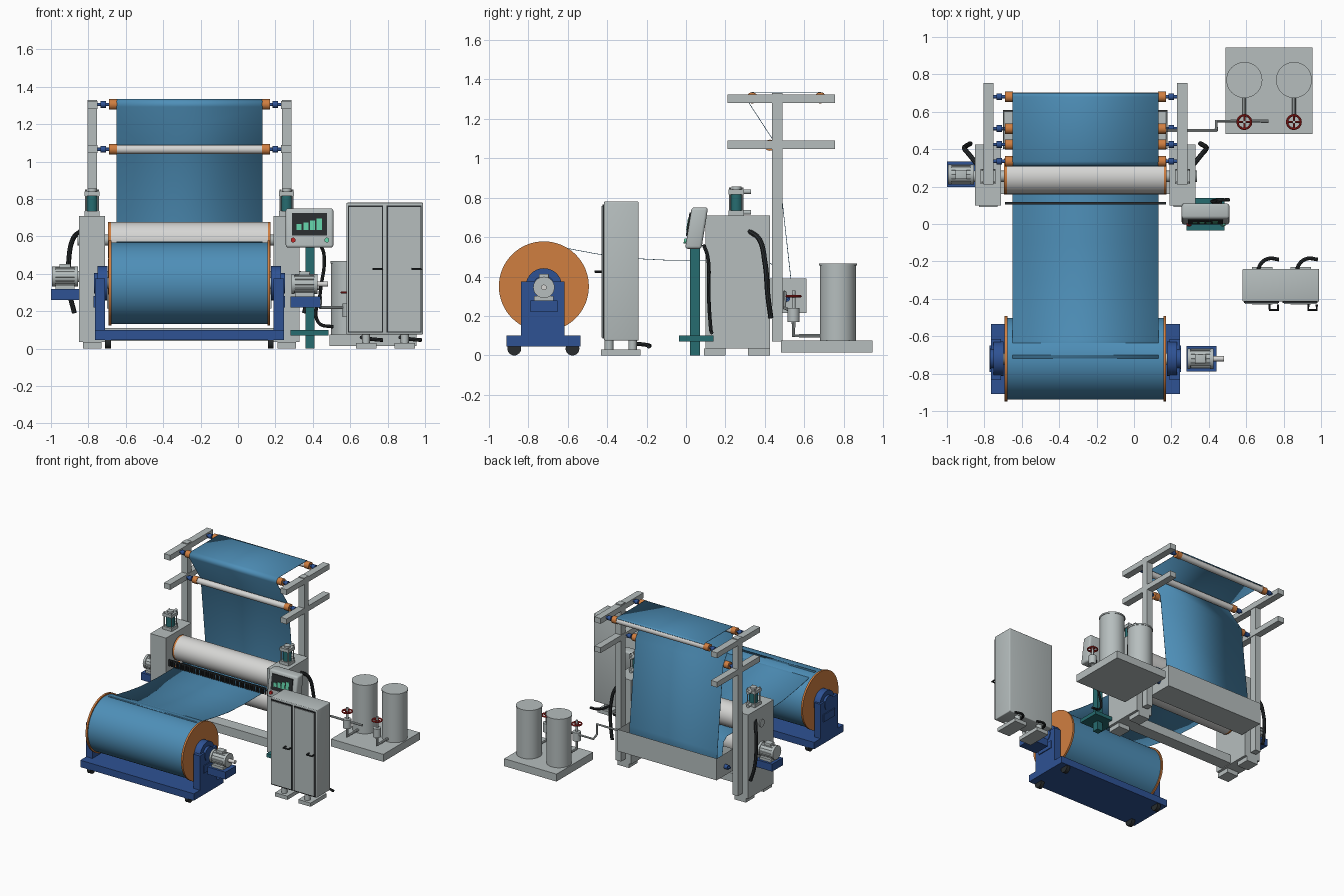
import bpy, bmesh, math
from mathutils import Vector

old = bpy.data.objects.get("Cube")
if old:
    bpy.data.objects.remove(old, do_unlink=True)


def paint(name, r, g, b):
    m = bpy.data.materials.new(name)
    m.use_nodes = True
    col = [(v / 255 / 12.92) if v < 11 else ((v / 255 + 0.055) / 1.055) ** 2.4 for v in (r, g, b)] + [1]
    m.diffuse_color = col
    m.node_tree.nodes["Principled BSDF"].inputs["Base Color"].default_value = col
    return m


GREY = paint("machine grey", 182, 190, 190)
PALE = paint("roller pale grey", 214, 214, 212)
FILM = paint("film blue", 78, 143, 184)
ORANGE = paint("flange orange", 208, 126, 64)
NAVY = paint("frame blue", 46, 82, 148)
TEAL = paint("teal", 38, 108, 112)
BLACK = paint("rubber black", 40, 44, 46)
RED = paint("red", 185, 38, 36)
GREEN = paint("display green", 96, 205, 165)

C = -0.26  # centre line of the web
made = []


def add(name, bm, mat):
    me = bpy.data.meshes.new(name)
    bmesh.ops.recalc_face_normals(bm, faces=bm.faces)
    bm.to_mesh(me)
    bm.free()
    me.materials.append(mat)
    ob = bpy.data.objects.new(name, me)
    bpy.context.collection.objects.link(ob)
    made.append(ob)
    return ob


def box(name, x, y, z, mat, bevel=0.0):
    bm = bmesh.new()
    bmesh.ops.create_cube(bm, size=1)
    for v in bm.verts:
        for i, (lo, hi) in enumerate((x, y, z)):
            v.co[i] = lo if v.co[i] < 0 else hi
    if bevel:
        bmesh.ops.bevel(bm, geom=bm.edges[:], offset=bevel, segments=3, profile=0.5, affect='EDGES')
    return add(name, bm, mat)


def rod(name, a, b, r, mat, seg=32):
    a, b = Vector(a), Vector(b)
    bm = bmesh.new()
    bmesh.ops.create_cone(bm, cap_ends=True, segments=seg, radius1=r, radius2=r, depth=(b - a).length)
    turn = (b - a).to_track_quat('Z', 'Y')
    for v in bm.verts:
        v.co = turn @ v.co + (a + b) / 2
    return add(name, bm, mat)


def tube(name, pts, r, mat, smooth=True, closed=False):
    cu = bpy.data.curves.new(name, 'CURVE')
    cu.dimensions = '3D'
    cu.bevel_depth, cu.bevel_resolution, cu.use_fill_caps = r, 2, True
    sp = cu.splines.new('BEZIER')
    sp.bezier_points.add(len(pts) - 1)
    sp.resolution_u = 8 if smooth else 1
    sp.use_cyclic_u = closed
    for p, co in zip(sp.bezier_points, pts):
        p.co = co
        p.handle_left_type = p.handle_right_type = 'AUTO' if smooth else 'VECTOR'
    tmp = bpy.data.objects.new(name, cu)
    bpy.context.collection.objects.link(tmp)
    me = bpy.data.meshes.new_from_object(tmp.evaluated_get(bpy.context.evaluated_depsgraph_get()))
    bpy.data.objects.remove(tmp, do_unlink=True)
    me.materials.clear()
    me.materials.append(mat)
    ob = bpy.data.objects.new(name, me)
    bpy.context.collection.objects.link(ob)
    made.append(ob)


def span(s, a, b):
    """x range lying between distances a and b on side s of the centre line"""
    return tuple(sorted((C + s * a, C + s * b)))


def motor(name, x, y, z, s):
    # finned body, terminal box, shaft and shelf
    rod(name + "_body", (x - 0.06, y, z), (x + 0.06, y, z), 0.048, GREY)
    for k in (-1, 1):
        rod(name + "_end_bell", (x + k * 0.052, y, z), (x + k * 0.07, y, z), 0.054, GREY)
    for k in range(12):
        a = k * math.tau / 12
        c, d = y + 0.05 * math.cos(a), z + 0.05 * math.sin(a)
        rod(name + "_fin", (x - 0.05, c, d), (x + 0.05, c, d), 0.004, GREY, 6)
    box(name + "_terminal_box", (x - 0.03, x + 0.03), (y - 0.025, y + 0.025), (z + 0.04, z + 0.068), GREY, 0.004)
    rod(name + "_shaft", (x, y, z), (x + s * 0.125, y, z), 0.014, PALE)
    box(name + "_foot", (x - 0.05, x + 0.05), (y - 0.05, y + 0.05), (z - 0.068, z - 0.045), GREY)
    box(name + "_shelf", (x - 0.075, x + 0.085), (y - 0.068, y + 0.068), (z - 0.125, z - 0.066), NAVY)


# Unwind stand and reel
RY, RZ = -0.72, 0.35
box("unwind_base", span(1, -0.505, 0.505), (-0.91, -0.535), (0.045, 0.1), NAVY)
rod("reel_film", (C - 0.418, RY, RZ), (C + 0.418, RY, RZ), 0.218, FILM, 64)
rod("reel_shaft", (C - 0.5, RY, RZ), (C + 0.5, RY, RZ), 0.03, GREY)
for s in (-1, 1):
    rod("reel_flange", (C + s * 0.417, RY, RZ), (C + s * 0.432, RY, RZ), 0.228, ORANGE, 64)
    box("unwind_upright", span(s, 0.45, 0.505), (-0.835, -0.615), (0.1, 0.375), NAVY)
    rod("reel_bearing", (C + s * 0.437, RY, RZ), (C + s * 0.49, RY, RZ), 0.092, NAVY)
    rod("bearing_cap", (C + s * 0.49, RY, RZ), (C + s * 0.51, RY, RZ), 0.055, NAVY)
    box("upright_pad", span(s, 0.505, 0.512), (-0.79, -0.65), (0.22, 0.28), NAVY)
    for y in (-0.87, -0.575):
        rod("caster", (C + s * 0.42, y, 0.035), (C + s * 0.45, y, 0.035), 0.035, BLACK, 24)
motor("reel_motor", 0.355, RY, 0.345, 1)
motor("press_motor", -0.925, 0.265, 0.385, 1)

# Side frames, press cylinders, posts and arms
for s in (-1, 1):
    mid = C + s * 0.52
    box("side_frame", span(s, 0.45, 0.59), (0.1, 0.425), (0.035, 0.71), GREY)
    for y in (0.09, 0.315):
        box("frame_foot", span(s, 0.47, 0.57), (y, y + 0.11), (0, 0.035), GREY)
    for z in (0.58, 0.385):
        rod("roller_bearing", (C + s * 0.58, 0.255, z), (C + s * 0.597, 0.255, z), 0.03, GREY)
    for z in (0.71, 0.815):
        box("cylinder_plate", (mid - 0.04, mid + 0.04), (0.215, 0.295), (z, z + 0.025), GREY)
        rod("cylinder_port", (mid, 0.29, z + 0.015), (mid, 0.33, z + 0.015), 0.012, GREY, 16)
    rod("press_cylinder", (mid, 0.255, 0.735), (mid, 0.255, 0.815), 0.032, TEAL)
    rod("cylinder_cap", (mid, 0.255, 0.84), (mid, 0.255, 0.855), 0.025, GREY)
    for i in (-1, 1):
        for j in (-1, 1):
            rod("tie_rod", (mid + i * 0.032, 0.255 + j * 0.032, 0.73),
                (mid + i * 0.032, 0.255 + j * 0.032, 0.85), 0.005, GREY, 8)
    box("post", span(s, 0.495, 0.545), (0.435, 0.49), (0.07, 1.33), GREY)
    for z in (1.28, 1.045):
        box("roller_arm", span(s, 0.49, 0.545), (0.21, 0.755), (z, z + 0.043), GREY)
    hose = ((0.58, 0.32, 0.63), (0.62, 0.37, 0.59), (0.645, 0.4, 0.47), (0.64, 0.415, 0.3), (0.615, 0.43, 0.19))
    tube("frame_hose", [(C + s * d, y, z) for d, y, z in hose], 0.013, BLACK)
box("lower_cross_beam", span(1, -0.45, 0.45), (0.16, 0.26), (0.04, 0.11), GREY)

# Press rollers
for z in (0.58, 0.385):
    rod("press_roller", (C - 0.42, 0.255, z), (C + 0.42, 0.255, z), 0.096, PALE, 64)
    rod("press_axle", (C - 0.46, 0.255, z), (C + 0.46, 0.255, z), 0.03, GREY)
    for s in (-1, 1):
        rod("press_roller_rim", (C + s * 0.42, 0.255, z), (C + s * 0.435, 0.255, z), 0.096, ORANGE, 64)

# Guide rollers
for y, z in ((0.335, 1.305), (0.68, 1.305), (0.425, 1.065), (0.51, 0.29)):
    rod("guide_roller", (C - 0.39, y, z), (C + 0.39, y, z), 0.024, PALE)
    rod("guide_axle", (C - 0.49, y, z), (C + 0.49, y, z), 0.009, NAVY, 16)
    for s in (-1, 1):
        rod("guide_roller_cap", (C + s * 0.388, y, z), (C + s * 0.43, y, z), 0.028, ORANGE)
        rod("guide_roller_hub", (C + s * 0.445, y, z), (C + s * 0.475, y, z), 0.018, NAVY, 16)

# Comb bar in front of the nip
box("comb_bar", span(1, -0.43, 0.43), (0.105, 0.117), (0.53, 0.54), BLACK)
for i in range(44):
    x = C - 0.425 + i * 0.85 / 43
    box("comb_tooth", (x - 0.005, x + 0.005), (0.105, 0.117), (0.488, 0.53), BLACK)

# Film web running through the machine
path = [(-0.72, 0.57), (-0.62, 0.546), (-0.46, 0.516), (-0.3, 0.493), (-0.1, 0.483), (0.255, 0.482),
        (0.41, 0.48), (0.45, 0.45), (0.48, 0.27), (0.51, 0.255), (0.535, 0.28), (0.53, 0.4), (0.455, 1.07),
        (0.31, 1.293), (0.311, 1.32), (0.335, 1.333), (0.68, 1.333), (0.7, 1.328)]
bm = bmesh.new()
rows = [[bm.verts.new((C + s * 0.39, y, z)) for s in (-1, 1)] for y, z in path]
for a, b in zip(rows, rows[1:]):
    bm.faces.new((a[0], a[1], b[1], b[0]))
web = add("film_web", bm, FILM)
thick = web.modifiers.new("thickness", 'SOLIDIFY')
thick.thickness, thick.offset = 0.003, 0

# Coating trough, open at the top
trough = box("trough", span(1, -0.44, 0.44), (0.4, 0.61), (0.215, 0.39), GREY)
bm = bmesh.new()
bm.from_mesh(trough.data)
top = max(bm.faces, key=lambda f: f.calc_center_median().z)
bmesh.ops.inset_region(bm, faces=[top], thickness=0.012)
bmesh.ops.translate(bm, verts=top.verts, vec=(0, 0, -0.15))
bm.to_mesh(trough.data)
bm.free()

# Control panel on its pedestal
box("panel_post", (0.36, 0.41), (0.02, 0.07), (0, 0.56), TEAL)
box("panel_base", (0.28, 0.485), (-0.035, 0.14), (0.07, 0.1), TEAL)
panel = [box("panel_case", (0.255, 0.51), (0.012, 0.095), (0.54, 0.75), GREY, 0.014),
         box("panel_screen", (0.29, 0.475), (0.005, 0.013), (0.605, 0.725), BLACK)]
for i in range(4):
    x = 0.313 + i * 0.036
    panel.append(box("display_bar", (x, x + 0.027), (0.002, 0.006), (0.635, 0.665 + i * 0.01), GREEN))
for x, m in ((0.295, RED), (0.475, GREEN)):
    panel.append(rod("panel_button", (x, 0.02, 0.58), (x, 0.0, 0.58), 0.013, m, 20))
for ob in panel:
    for v in ob.data.vertices:
        v.co.y += 0.16 * (v.co.z - 0.645)
tube("panel_cable", [(0.44, 0.09, 0.56), (0.46, 0.11, 0.5), (0.44, 0.115, 0.3), (0.43, 0.125, 0.14),
                     (0.51, 0.13, 0.115)], 0.009, BLACK)

# Electrical cabinet with two doors
box("cabinet_body", (0.58, 0.99), (-0.415, -0.24), (0.075, 0.78), GREY, 0.006)
for x in (0.58, 0.787):
    box("door_gasket", (x + 0.008, x + 0.195), (-0.423, -0.41), (0.085, 0.765), BLACK)
    box("door", (x + 0.014, x + 0.189), (-0.428, -0.41), (0.092, 0.758), GREY)
    tube("door_handle", [(x + 0.145, -0.425, 0.425), (x + 0.145, -0.46, 0.425), (x + 0.19, -0.46, 0.425),
                         (x + 0.19, -0.43, 0.425)], 0.006, BLACK, smooth=False)
    box("cabinet_foot", (x + 0.05, x + 0.16), (-0.43, -0.23), (0, 0.03), GREY)
    for y in (-0.39, -0.27):
        rod("cabinet_leg", (x + 0.105, y, 0.03), (x + 0.105, y, 0.08), 0.022, GREY)
    tube("cabinet_cable", [(x + 0.08, -0.26, 0.06), (x + 0.1, -0.21, 0.055), (x + 0.14, -0.185, 0.05),
                           (x + 0.195, -0.19, 0.045)], 0.01, BLACK)

# Supply tanks with valves
box("tank_platform", (0.49, 0.955), (0.482, 0.945), (0.015, 0.075), GREY)
for x in (0.59, 0.855):
    rod("tank", (x, 0.77, 0.075), (x, 0.77, 0.455), 0.092, GREY, 48)
    rod("tank_lid", (x, 0.77, 0.455), (x, 0.77, 0.467), 0.096, GREY, 48)
    tube("tank_pipe", [(x, 0.7, 0.1), (x, 0.545, 0.1), (x, 0.545, 0.18)], 0.01, GREY, smooth=False)
    rod("valve_body", (x, 0.545, 0.17), (x, 0.545, 0.24), 0.03, GREY)
    rod("valve_stem", (x, 0.545, 0.24), (x, 0.545, 0.33), 0.009, GREY, 16)
    ring = [(x + 0.036 * math.cos(k * math.pi / 4), 0.545 + 0.036 * math.sin(k * math.pi / 4), 0.3) for k in range(8)]
    tube("valve_wheel", ring, 0.006, RED, closed=True)
    for k in (0, 2):
        rod("wheel_spoke", ring[k], ring[k + 4], 0.005, RED, 8)
tube("feed_pipe", [(0.72, 0.55, 0.22), (0.44, 0.55, 0.22), (0.44, 0.5, 0.24), (0.44, 0.5, 0.32),
                   (0.17, 0.5, 0.32)], 0.009, GREY, smooth=False)

# Smooth the round parts, keep the edges sharp
bpy.ops.object.select_all(action='DESELECT')
for ob in made:
    ob.select_set(True)
bpy.context.view_layer.objects.active = made[0]
bpy.ops.object.shade_smooth_by_angle(angle=math.radians(35))
